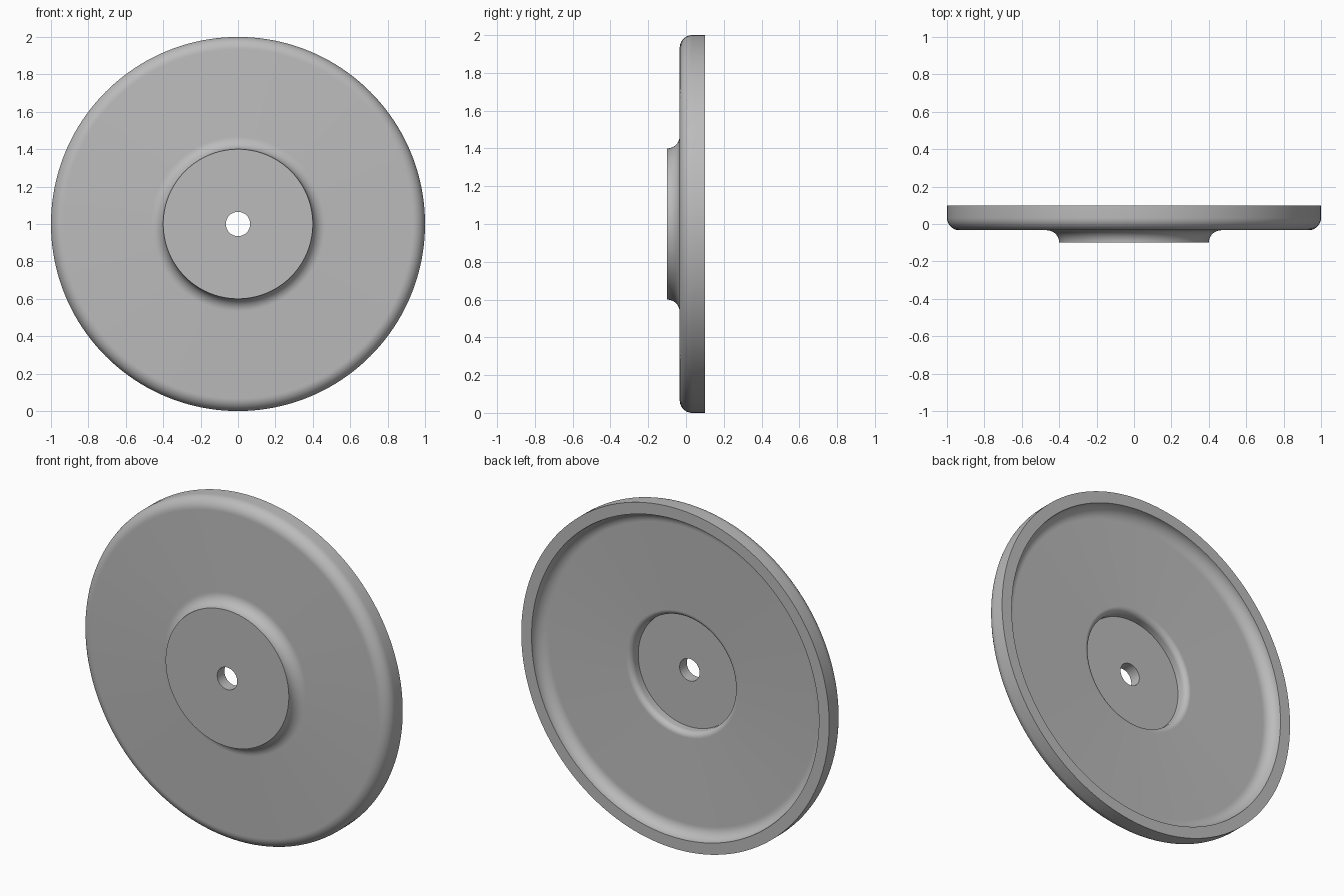
import bpy, bmesh, math
from mathutils import Matrix, Vector

cube = bpy.data.objects.get("Cube")
if cube:
    bpy.data.objects.remove(cube)

T = 0.0667          # wall thickness and main fillet radius
LIP = 0.033         # rounding of the recess lip
HUB, HOLE = 0.4, 0.065
FRONT, BACK = -0.1, 0.1

grey = bpy.data.materials.new("plain_grey")
grey.use_nodes = True
colour = (0.5, 0.5, 0.5, 1)
grey.diffuse_color = colour
grey.node_tree.nodes["Principled BSDF"].inputs["Base Color"].default_value = colour


def arc(radius, depth, size, start, end, steps=10):
    """Arc points (radius, depth), angles in degrees."""
    angles = [math.radians(start + (end - start) * i / steps) for i in range(steps + 1)]
    return [(radius + size * math.cos(a), depth + size * math.sin(a)) for a in angles]


def revolve(name, profile, steps=160):
    """Closed profile turned round the y axis through z = 1."""
    bm = bmesh.new()
    verts = [bm.verts.new((r, y, 0)) for r, y in profile]
    edges = [bm.edges.new((v, verts[i - 1])) for i, v in enumerate(verts)]
    bmesh.ops.spin(bm, geom=verts + edges, cent=(0, 0, 0), axis=(0, 1, 0),
                   angle=math.tau, steps=steps)
    bmesh.ops.remove_doubles(bm, verts=bm.verts, dist=0.0002)
    bmesh.ops.recalc_face_normals(bm, faces=bm.faces)
    bmesh.ops.transform(bm, matrix=Matrix.Translation(Vector((0, 0, 1))), verts=bm.verts)
    mesh = bpy.data.meshes.new(name)
    bm.to_mesh(mesh)
    bm.free()
    mesh.materials.append(grey)
    obj = bpy.data.objects.new(name, mesh)
    bpy.context.collection.objects.link(obj)
    bpy.ops.object.select_all(action="DESELECT")
    obj.select_set(True)
    bpy.context.view_layer.objects.active = obj
    bpy.ops.object.shade_smooth_by_angle(angle=math.radians(30))
    return obj


# Front side: hub face, hub fillet, disc face, rounded outer edge
profile = [(HOLE, FRONT)]
profile += arc(HUB + T, FRONT, T, 180, 90)
profile += arc(1 - T, FRONT + 2 * T, T, -90, 0)
# Back side: rim, dished floor, rounded lip, hub recess
profile += [(1, BACK)]
profile += arc(1 - 2 * T, BACK, T, 0, -90)
profile += arc(HUB - T + LIP, BACK - T - LIP, LIP, 90, 180)
profile += [(HUB - T, FRONT + T), (HOLE, FRONT + T)]
revolve("flanged_disc", profile)
